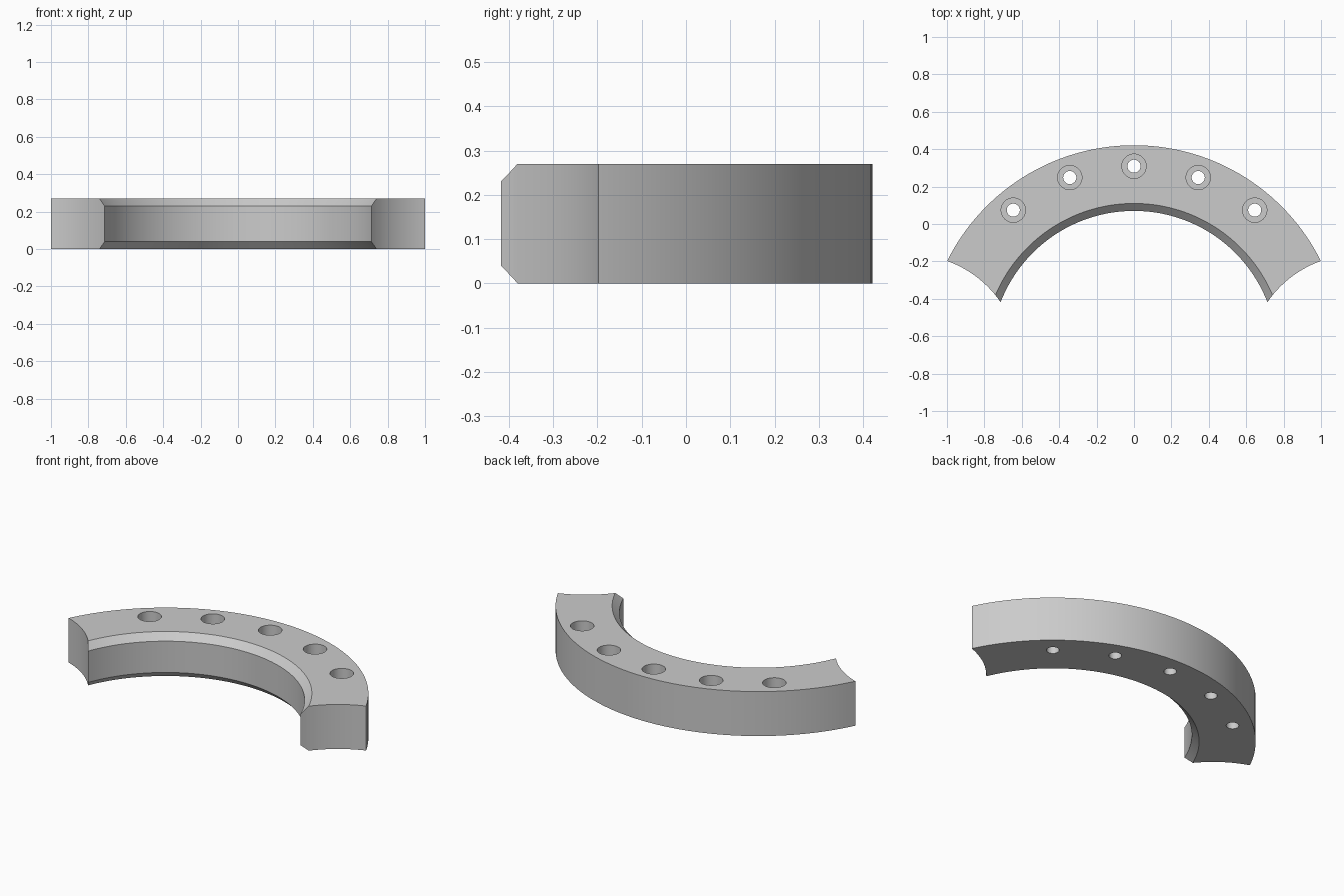
import bpy, bmesh
from math import sin, cos, pi, radians
from mathutils import Vector

cube = bpy.data.objects.get("Cube")
if cube:
    bpy.data.objects.remove(cube, do_unlink=True)

CENTER_Y = -0.695      # centre of the ring the segment belongs to
INNER, OUTER = 0.765, 1.116
HEIGHT, CHAMFER = 0.27, 0.04
BOLT_CIRCLE = 1.004


def loft(bm, rings):
    """Bridge closed loops of points in order and cap both ends."""
    loops = [[bm.verts.new(p) for p in ring] for ring in rings]
    n = len(loops[0])
    for a, b in zip(loops, loops[1:]):
        for i in range(n):
            j = (i + 1) % n
            bm.faces.new((a[i], a[j], b[j], b[i]))
    bm.faces.new(loops[0][::-1])
    bm.faces.new(loops[-1])


def turned(bm, x, y, steps, sides):
    """Upright turned solid from (radius, height) steps."""
    loft(bm, [[(x + r * cos(2 * pi * i / sides), y + r * sin(2 * pi * i / sides), z)
               for i in range(sides)] for r, z in steps])


def polar(radius, angle, z=0):
    return Vector((radius * sin(angle), CENTER_Y + radius * cos(angle), z))


def finish(bm, name):
    bmesh.ops.recalc_face_normals(bm, faces=bm.faces)
    mesh = bpy.data.meshes.new(name)
    bm.to_mesh(mesh)
    bm.free()
    obj = bpy.data.objects.new(name, mesh)
    bpy.context.collection.objects.link(obj)
    return obj


steel = bpy.data.materials.new("grey_steel")
steel.use_nodes = True
grey = (0.6, 0.6, 0.6, 1)
steel.diffuse_color = grey
steel.node_tree.nodes["Principled BSDF"].inputs["Base Color"].default_value = grey

# Ring segment with chamfered inner edges
profile = [(INNER, CHAMFER), (INNER + CHAMFER, 0), (OUTER, 0),
           (OUTER, HEIGHT), (INNER + CHAMFER, HEIGHT), (INNER, HEIGHT - CHAMFER)]
bm = bmesh.new()
loft(bm, [[polar(r, radians(a * 1.5), z) for r, z in profile] for a in range(-48, 49)])
segment = finish(bm, "ring_segment")
segment.data.materials.append(steel)

# Cutter: five counterbored bolt holes and the two scooped ends
bm = bmesh.new()
for step in range(-2, 3):
    hole = polar(BOLT_CIRCLE, radians(20 * step))
    turned(bm, hole.x, hole.y,
           [(0.035, -0.1), (0.035, 0.16), (0.065, 0.16), (0.065, 0.4)], 40)
for side in (-1, 1):
    turned(bm, side * 1.195, -0.748, [(0.584, -0.1), (0.584, 0.4)], 160)
cutter = finish(bm, "hole_and_end_cutter")
cutter.data.materials.append(steel)
cutter.hide_render = True

cut = segment.modifiers.new("cut", 'BOOLEAN')
cut.operation = 'DIFFERENCE'
cut.solver = 'EXACT'
cut.object = cutter

# Apply the cut, then shade smooth while keeping edges sharp
bpy.ops.object.select_all(action='DESELECT')
segment.select_set(True)
bpy.context.view_layer.objects.active = segment
bpy.ops.object.modifier_apply(modifier=cut.name)
bpy.data.objects.remove(cutter, do_unlink=True)
bpy.ops.object.shade_smooth_by_angle(angle=radians(30))
